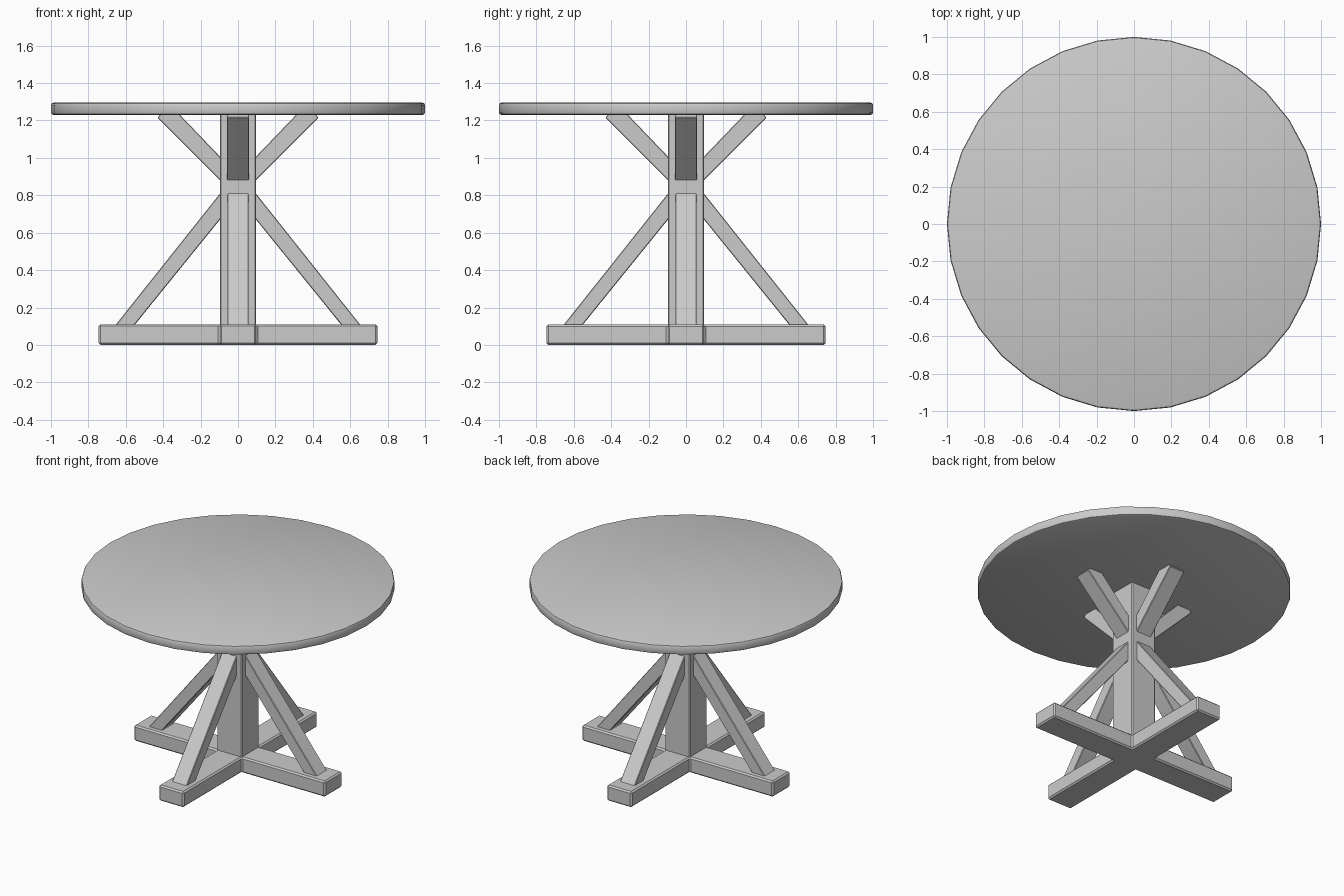
import bpy, bmesh
from math import pi, sin, cos, radians
from mathutils import Matrix, Vector

cube = bpy.data.objects.get("Cube")
if cube:
    bpy.data.objects.remove(cube, do_unlink=True)

GREY = (0.6, 0.6, 0.6, 1)
mat = bpy.data.materials.new("plain grey")
mat.use_nodes = True
mat.diffuse_color = GREY
bsdf = next(n for n in mat.node_tree.nodes if n.type == 'BSDF_PRINCIPLED')
bsdf.inputs["Base Color"].default_value = GREY


def prism(name, outline, low, high, bevel, segments=1, matrix=Matrix()):
    """Extrude a flat outline from low to high and soften its hard edges."""
    bm = bmesh.new()
    face = bm.faces.new([bm.verts.new((x, y, low)) for x, y in outline])
    ext = bmesh.ops.extrude_face_region(bm, geom=[face])
    moved = [v for v in ext["geom"] if isinstance(v, bmesh.types.BMVert)]
    bmesh.ops.translate(bm, verts=moved, vec=Vector((0, 0, high - low)))
    bmesh.ops.recalc_face_normals(bm, faces=bm.faces)
    hard = [e for e in bm.edges if e.calc_face_angle(0) > radians(30)]
    bmesh.ops.bevel(bm, geom=hard, offset=bevel, segments=segments,
                    profile=0.5, affect='EDGES', clamp_overlap=True)
    bm.transform(matrix)
    bmesh.ops.recalc_face_normals(bm, faces=bm.faces)
    mesh = bpy.data.meshes.new(name)
    bm.to_mesh(mesh)
    bm.free()
    mesh.materials.append(mat)
    mesh.shade_smooth()
    mesh.set_sharp_from_angle(angle=radians(30))
    obj = bpy.data.objects.new(name, mesh)
    bpy.context.collection.objects.link(obj)
    return obj


# Round tabletop
rim = [(cos(i * pi / 16), sin(i * pi / 16)) for i in range(32)]
prism("tabletop", rim, 1.23, 1.295, 0.013, 2)

# Square centre post
W = 0.097
prism("post", [(-W, -W), (W, -W), (W, W), (-W, W)], 0.02, 1.24, 0.006)

# Cross-shaped base, one arm outline turned four times
L = 0.745
arm = [(W, -W), (L, -W), (L, W)]
cross = []
for k in range(4):
    turn = Matrix.Rotation(k * pi / 2, 2)
    cross += [tuple(turn @ Vector(p)) for p in arm]
prism("cross_base", cross, 0, 0.11, 0.01)

# Slanted braces, drawn in side profile (distance from centre, height)
lower = [(0.08, 0.69), (0.558, 0.1), (0.66, 0.1), (0.08, 0.83)]
upper = [(0.08, 0.865), (0.43, 1.215), (0.415, 1.235), (0.315, 1.235), (0.08, 0.99)]
upright = Matrix.Rotation(pi / 2, 4, 'X')
for k, side in enumerate(("left", "back", "right", "front")):
    place = Matrix.Rotation(k * pi / 2, 4, 'Z') @ upright
    prism(side + "_lower_brace", lower, -0.057, 0.057, 0.004, 1, place)
    prism(side + "_upper_brace", upper, -0.059, 0.059, 0.004, 1, place)
